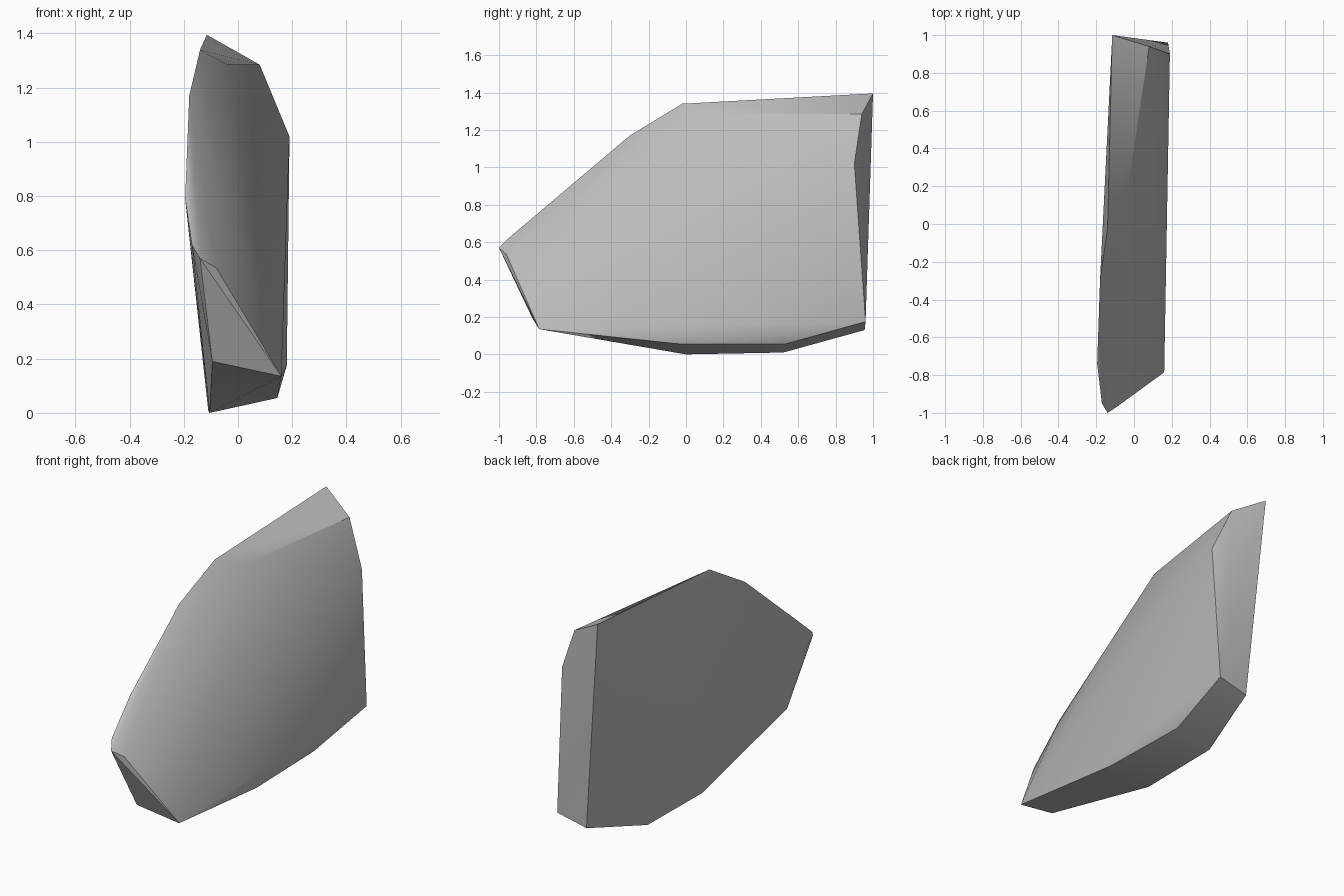
import bpy
import bmesh
import math

# Remove the default cube only
default_cube = bpy.data.objects.get("Cube")
if default_cube:
    bpy.data.objects.remove(default_cube, do_unlink=True)


def make_material(name, colour):
    material = bpy.data.materials.new(name)
    material.use_nodes = True
    material.diffuse_color = colour
    material.node_tree.nodes["Principled BSDF"].inputs["Base Color"].default_value = colour
    return material


def hull_object(name, points, material):
    """Wrap a closed convex skin around the chipped corners of a stone."""
    bm = bmesh.new()
    for point in points:
        bm.verts.new(point)
    result = bmesh.ops.convex_hull(bm, input=list(bm.verts))
    spare = set(result["geom_interior"]) | set(result["geom_unused"])
    spare_verts = [item for item in spare if isinstance(item, bmesh.types.BMVert)]
    bmesh.ops.delete(bm, geom=spare_verts, context="VERTS")
    bmesh.ops.recalc_face_normals(bm, faces=list(bm.faces))
    mesh = bpy.data.meshes.new(name)
    bm.to_mesh(mesh)
    bm.free()
    mesh.materials.append(material)
    stone = bpy.data.objects.new(name, mesh)
    bpy.context.collection.objects.link(stone)
    return stone


# Outline of the flat side, going round from the top back corner
flat_side = [
    (-.115, 1, 1.395), (-.14, -.02, 1.34), (-.18, -.3, 1.17),
    (-.195, -.74, .79), (-.17, -.95, .62), (-.14, -1, .57),
    (-.095, -.82, .19), (-.105, 0, 0), (-.11, .52, .01), (-.01, .955, .13),
]

# Corners of the bulging side, going round from the top back corner
bulging_side = [
    (.08, .94, 1.285), (-.04, .13, 1.285), (-.03, -.68, .7),
    (-.08, -.96, .535), (.16, -.785, .135), (.145, -.03, .055),
    (.13, .53, .055), (.18, .96, .175), (.19, .9, 1.02),
]

# Stone slab with soft faces and sharp broken edges
grey_stone = make_material("grey stone", (.5, .5, .5, 1))
slab = hull_object("rock_slab", flat_side + bulging_side, grey_stone)
bpy.ops.object.select_all(action="DESELECT")
slab.select_set(True)
bpy.context.view_layer.objects.active = slab
bpy.ops.object.shade_smooth_by_angle(angle=math.radians(30))
